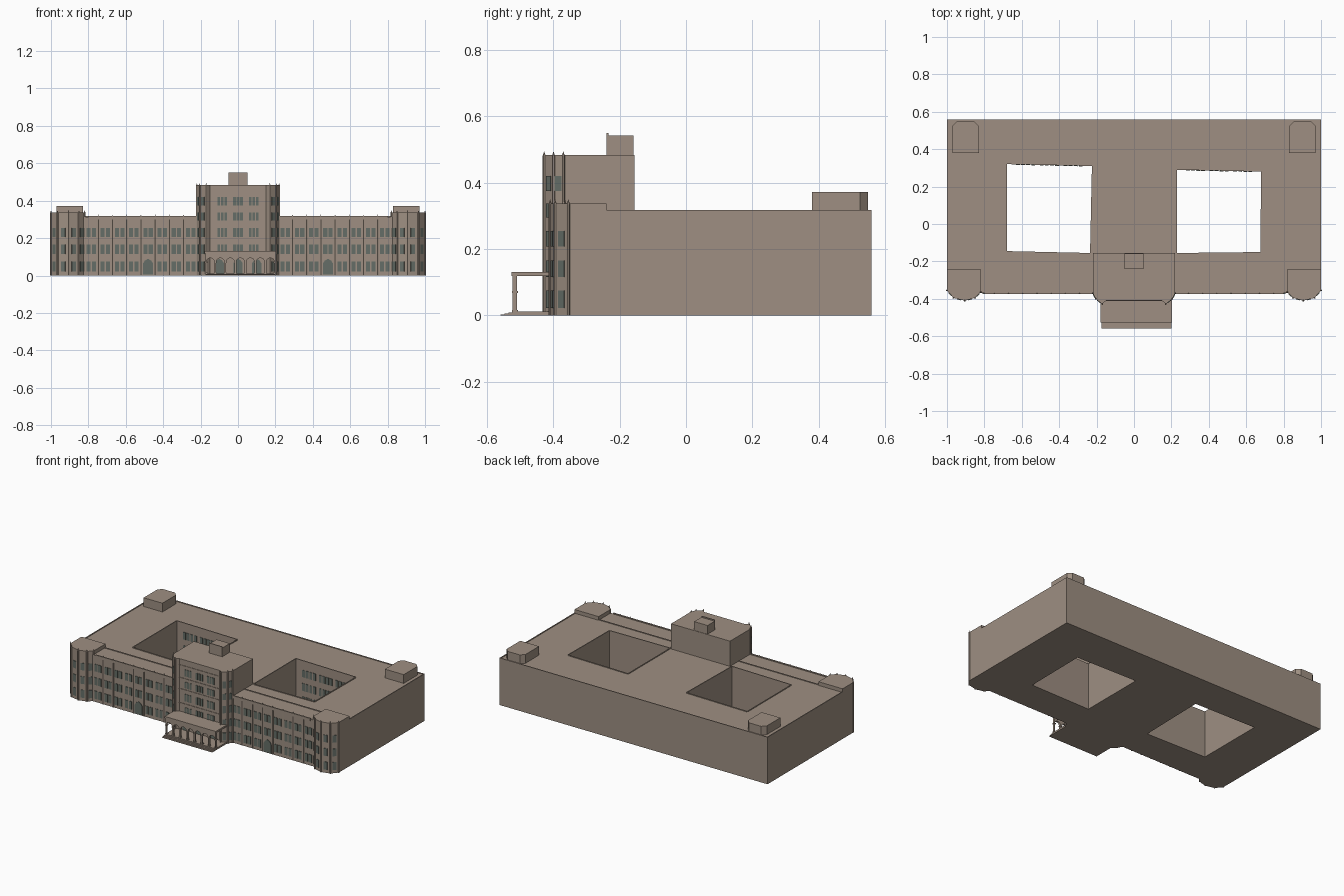
import bpy, bmesh, math
from mathutils import Vector, Matrix

if "Cube" in bpy.data.objects:
    bpy.data.objects.remove(bpy.data.objects["Cube"], do_unlink=True)


def material(name, rgb):
    m = bpy.data.materials.new(name)
    m.use_nodes = True
    m.diffuse_color = (*rgb, 1)
    m.node_tree.nodes["Principled BSDF"].inputs["Base Color"].default_value = (*rgb, 1)
    return m


STONE = material("brown_stone", (0.342, 0.275, 0.223))
GLASS = material("grey_green_glass", (0.13, 0.155, 0.135))


def finish(name, bm, mat):
    bmesh.ops.recalc_face_normals(bm, faces=bm.faces[:])
    me = bpy.data.meshes.new(name)
    bm.to_mesh(me)
    bm.free()
    me.materials.append(mat)
    ob = bpy.data.objects.new(name, me)
    bpy.context.collection.objects.link(ob)
    return ob


def prism(name, outline, z0, z1, mat=STONE, holes=(), upright=False):
    """Extrude an outline (with holes) along z, or along y when upright."""
    bm = bmesh.new()
    edges = []
    for loop in (outline, *holes):
        vs = [bm.verts.new((x, y, z0)) for x, y in loop]
        edges += [bm.edges.new((vs[i - 1], vs[i])) for i in range(len(vs))]
    bmesh.ops.triangle_fill(bm, edges=edges, use_beauty=True)
    top = bmesh.ops.extrude_face_region(bm, geom=bm.faces[:], use_keep_orig=True)["geom"]
    for v in top:
        if isinstance(v, bmesh.types.BMVert):
            v.co.z = z1
    if upright:
        for v in bm.verts:
            v.co.y, v.co.z = v.co.z, v.co.y
    return finish(name, bm, mat)


def add_box(bm, a, b, z0, z1, thick, out=0.0):
    """Box standing on the line a-b, thick across it, moved outward by out."""
    a, b = Vector(a), Vector(b)
    d = (b - a).normalized()
    n = Vector((d.y, -d.x))
    mid = (a + b) / 2 + n * out
    m = (Matrix.Translation((mid.x, mid.y, (z0 + z1) / 2))
         @ Matrix.Rotation(math.atan2(d.y, d.x), 4, 'Z')
         @ Matrix.Diagonal(((b - a).length, thick, z1 - z0, 1)))
    bmesh.ops.create_cube(bm, size=1, matrix=m)


def rect(x0, x1, y0, y1):
    return [(x0, y0), (x1, y0), (x1, y1), (x0, y1)]


def flip(pts):
    return [(-x, y) for x, y in reversed(pts)]


def rim(name, loop, z0, z1, t=0.006):
    bm = bmesh.new()
    for i in range(len(loop)):
        add_box(bm, loop[i - 1], loop[i], z0, z1, t, -t / 2)
    finish(name, bm, STONE)


def windows(name, a, b, rows, centres, width, count=1, gap=0.007):
    """Plates on wall a-b; centres are fractions along it."""
    bm = bmesh.new()
    a, b = Vector(a), Vector(b)
    d = (b - a).normalized()
    for z0, z1 in rows:
        for c in centres:
            for k in range(count):
                p = a.lerp(b, c) + d * (k - (count - 1) / 2) * (width + gap)
                add_box(bm, p - d * width / 2, p + d * width / 2, z0, z1, 0.006)
    finish(name, bm, GLASS)


def pinnacles(name, points, top, r=0.005):
    """Slim shafts with pointed caps."""
    bm = bmesh.new()
    for x, y in points:
        for r2, z0, z1 in ((r, 0, top - 0.015), (0, top - 0.015, top)):
            bmesh.ops.create_cone(bm, cap_ends=True, segments=6, radius1=r, radius2=r2,
                                  depth=z1 - z0,
                                  matrix=Matrix.Translation((x, y, (z0 + z1) / 2)))
    finish(name, bm, STONE)


def arch_door(name, x, y, w, z0, z1):
    h = w / 2
    pts = [(x - h, z0), (x + h, z0), (x + h, z1 - h), (x + h * 0.65, z1 - h * 0.4),
           (x, z1), (x - h * 0.65, z1 - h * 0.4), (x - h, z1 - h)]
    prism(name, pts, y - 0.004, y + 0.004, GLASS, upright=True)


ROOF, FRONT = 0.313, -0.37
ROWS = [(0.022, 0.075), (0.115, 0.165), (0.207, 0.255)]

# Main block with two open courtyards
courts = {"right": [(-0.68, -0.145), (-0.235, -0.155), (-0.225, 0.31), (-0.68, 0.32)],
          "left": [(0.23, -0.155), (0.675, -0.15), (0.68, 0.28), (0.23, 0.29)]}
half = [(0.85, FRONT), (0.85, -0.3), (1, -0.3), (1, 0.56)]
body = flip(half) + half
prism("main_block", body, 0, ROOF, holes=list(courts.values()))
rim("roof_parapet", [(-1, -0.25), (1, -0.25), (1, 0.56), (-1, 0.56)][1:] + [(-1, -0.25)],
    ROOF - 0.01, ROOF + 0.004)
for side, c in courts.items():
    rim(side + "_court_curb", c[::-1], ROOF - 0.01, ROOF + 0.004)
    windows(side + "_court_windows", c[3], c[2], ROWS,
            [0.16, 0.28, 0.44, 0.56, 0.72, 0.84], 0.02, 2)

# Front wings: paired windows, arched doors, slim buttresses
PITCH = 0.076
for side, s in (("right", -1), ("left", 1)):
    xs = [s * (0.253 + PITCH * i) for i in range(8)]
    a, b = (s * 0.8, FRONT), (s * 0.2, FRONT)
    if s > 0:
        a, b = b, a
    frac = [(x - a[0]) / (b[0] - a[0]) for x in xs]
    windows(side + "_wing_upper_windows", a, b, ROWS[1:], frac, 0.022, 2)
    windows(side + "_wing_lower_windows", a, b, ROWS[:1], frac[:3] + frac[4:], 0.022, 2)
    arch_door(side + "_wing_door", xs[3], FRONT, 0.055, 0.005, 0.09)
    pinnacles(side + "_wing_buttresses", [(x + s * PITCH / 2, FRONT) for x in xs[:-1]],
              0.328, 0.004)
    bm = bmesh.new()
    add_box(bm, a, b, 0.3, ROOF + 0.006, 0.008)
    finish(side + "_wing_cornice", bm, STONE)

# Polygonal corner bays at the front, small pavilions on the rear roof
bay = [(0.82, -0.24), (0.82, -0.365), (0.85, -0.395), (0.905, -0.41),
       (0.965, -0.395), (1, -0.355), (1, -0.24)]
pavilion = [(0.83, 0.38), (0.97, 0.38), (0.97, 0.525), (0.945, 0.55),
            (0.855, 0.55), (0.83, 0.525)]
for side, turn in (("left", list), ("right", flip)):
    pts = turn(bay)
    prism(side + "_corner_bay", pts, 0, 0.338)
    pinnacles(side + "_corner_pinnacles", pts[1:6], 0.35)
    for i in range(1, 5):
        windows(f"{side}_corner_windows_{i}", pts[i], pts[i + 1], ROWS, [0.5], 0.024)
    prism(side + "_rear_pavilion", turn(pavilion), ROOF - 0.01, 0.372)

# Central tower with faceted front corners
TOP = 0.483
tower_half = [(0.15, -0.41), (0.17, -0.428), (0.205, -0.4), (0.22, -0.37), (0.22, -0.155)]
tower = flip(tower_half) + tower_half
prism("central_tower", tower, 0, TOP)
pinnacles("tower_pinnacles", tower[1:4] + tower[6:9], 0.495)
TALL = ROWS + [(0.295, 0.337), (0.375, 0.42)]
windows("tower_front_windows", (-0.15, -0.41), (0.15, -0.41), TALL[1:],
        [0.22, 0.5, 0.78], 0.014, 3, 0.005)
for i in (2, 6):
    windows(f"tower_corner_windows_{i}", tower[i], tower[i + 1], TALL, [0.5], 0.022)
    j = 8 - i
    k = i - 1 if i == 2 else i + 1
    windows(f"tower_side_windows_{i}", tower[k], tower[k + 1], TALL, [0.5], 0.022)
bm = bmesh.new()
for z in (0.185, 0.28, 0.355, 0.44):
    add_box(bm, (-0.15, -0.41), (0.15, -0.41), z, z + 0.004, 0.006)
finish("tower_string_courses", bm, STONE)
for x in (-0.1, 0.0, 0.1):
    arch_door("tower_entrance", x, -0.41, 0.05, 0.012, 0.09)

# Rooftop house with raised front edge
prism("rooftop_house", rect(-0.05, 0.05, -0.24, -0.158), TOP - 0.01, 0.542)
prism("rooftop_house_parapet", rect(-0.05, 0.05, -0.24, -0.234), 0.54, 0.55)

# Entrance porch: floor, steps, round-arched arcade, flat roof
X0, X1, N = -0.175, 0.2, 7
prism("porch_floor", rect(X0, X1, -0.525, -0.4), 0, 0.012)
for i in range(3):
    prism(f"porch_step_{i}", rect(X0, X1, -0.56 + 0.012 * i, -0.52), 0, 0.003 * (i + 1))
prism("porch_roof", rect(X0 - 0.003, X1 + 0.003, -0.527, -0.4), 0.118, 0.13)
step = (X1 - X0) / N
pier = 0.005
r = step / 2 - pier
arcade = [(X0, 0.01), (X0, 0.12), (X1, 0.12), (X1, 0.01)]
for i in reversed(range(N)):
    cx = X0 + step * (i + 0.5)
    arcade.append((cx + r, 0.01))
    arcade += [(cx + r * math.cos(math.pi * k / 8), 0.072 + r * math.sin(math.pi * k / 8))
               for k in range(9)]
    arcade.append((cx - r, 0.01))
prism("porch_arcade", arcade, -0.523, -0.51, upright=True)
bm = bmesh.new()
for i in range(N + 1):
    x = min(max(X0 + step * i, X0 + 0.004), X1 - 0.004)
    for z in (0.01, 0.068):
        add_box(bm, (x - 0.007, -0.5165), (x + 0.007, -0.5165), z, z + 0.006, 0.018)
finish("porch_pier_bases_and_caps", bm, STONE)
